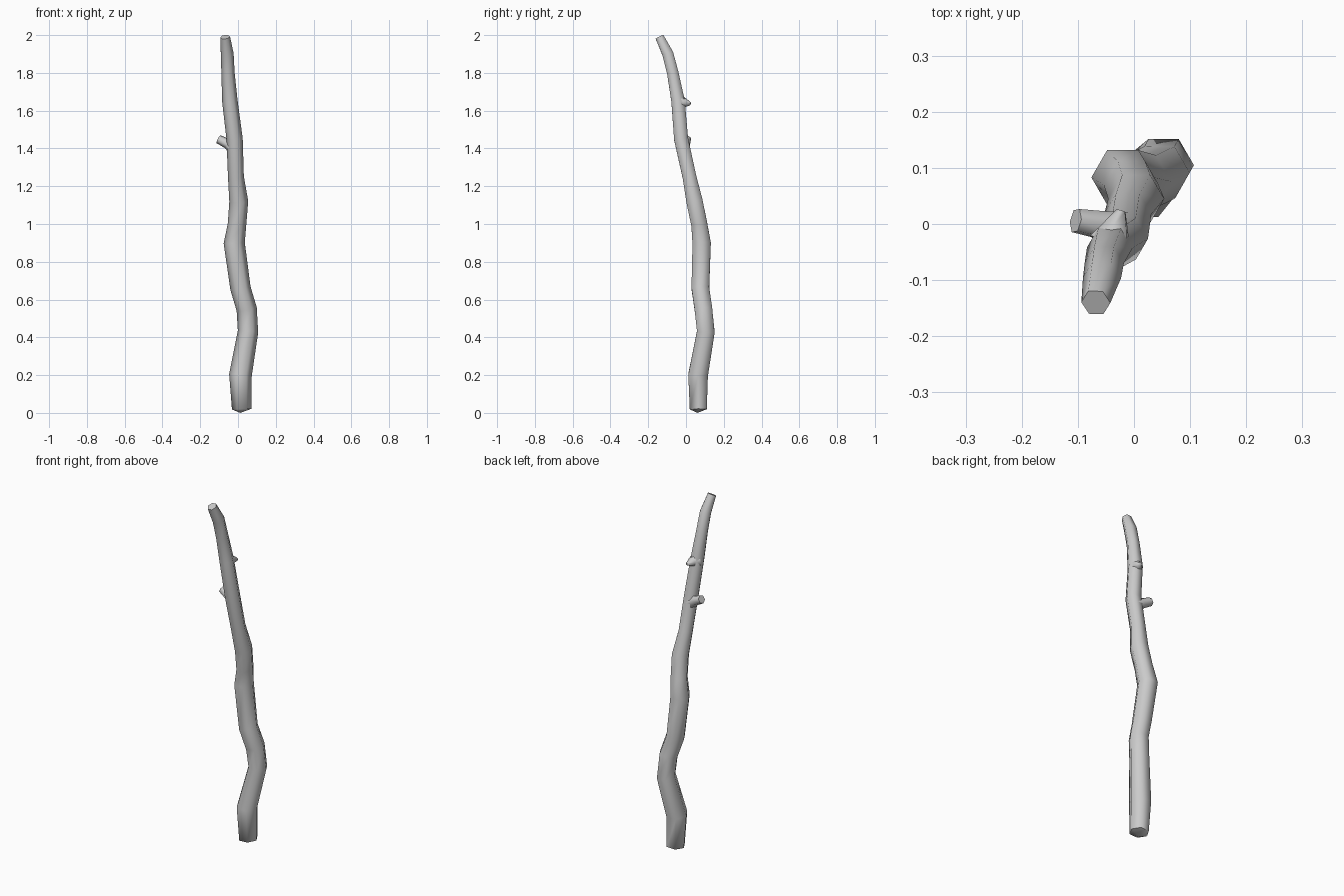
import bpy, bmesh, math
from mathutils import Vector

cube = bpy.data.objects.get("Cube")
if cube:
    bpy.data.objects.remove(cube, do_unlink=True)

bark = bpy.data.materials.new("grey_wood")
bark.use_nodes = True
color = (0.6, 0.6, 0.6, 1)
bark.diffuse_color = color
bark.node_tree.nodes["Principled BSDF"].inputs["Base Color"].default_value = color


def limb(name, stations, sides=6, pointed_base=None):
    """Loft a polygonal limb through (x, y, z, radius) stations."""
    bm = bmesh.new()
    points = [Vector(s[:3]) for s in stations]
    rings = []
    for i, (centre, station) in enumerate(zip(points, stations)):
        before = points[max(i - 1, 0)]
        after = points[min(i + 1, len(points) - 1)]
        turn = Vector((0, 0, 1)).rotation_difference(after - before)
        ring = []
        for k in range(sides):
            a = math.tau * k / sides
            offset = Vector((math.cos(a), math.sin(a), 0)) * station[3]
            ring.append(bm.verts.new(centre + turn @ offset))
        rings.append(ring)
    for low, high in zip(rings, rings[1:]):
        for k in range(sides):
            n = (k + 1) % sides
            bm.faces.new((low[k], low[n], high[n], high[k]))
    bm.faces.new(rings[-1])
    if pointed_base:
        tip = bm.verts.new(pointed_base)
        for k in range(sides):
            bm.faces.new((rings[0][(k + 1) % sides], rings[0][k], tip))
    else:
        bm.faces.new(rings[0][::-1])
    bmesh.ops.recalc_face_normals(bm, faces=bm.faces)
    mesh = bpy.data.meshes.new(name)
    bm.to_mesh(mesh)
    bm.free()
    mesh.materials.append(bark)
    obj = bpy.data.objects.new(name, mesh)
    bpy.context.collection.objects.link(obj)
    bpy.ops.object.select_all(action="DESELECT")
    obj.select_set(True)
    bpy.context.view_layer.objects.active = obj
    bpy.ops.object.shade_smooth_by_angle(angle=math.radians(66))
    return obj


# Crooked main stick, thinning toward the top
limb("stick", [
    (.02, .065, .02, .052),
    (.013, .064, .2, .06),
    (.053, .105, .43, .054),
    (.046, .092, .55, .054),
    (.013, .076, .66, .054),
    (-.02, .083, .9, .056),
    (-.005, .07, 1.0, .049),
    (.004, .045, 1.12, .05),
    (-.011, .018, 1.25, .042),
    (-.018, -.026, 1.45, .043),
    (-.043, -.042, 1.65, .041),
    (-.053, -.07, 1.8, .035),
    (-.057, -.096, 1.9, .034),
    (-.068, -.14, 1.99, .026),
], pointed_base=(.012, .06, 0))

# Broken twig on one side
limb("side_twig", [
    (-.01, -.015, 1.39, .04),
    (-.055, -.002, 1.425, .027),
    (-.104, .006, 1.449, .023),
])

# Small broken knob at the back
limb("back_knob", [
    (-.043, -.035, 1.645, .04),
    (-.033, -.008, 1.642, .026),
    (-.023, .023, 1.636, .009),
])
